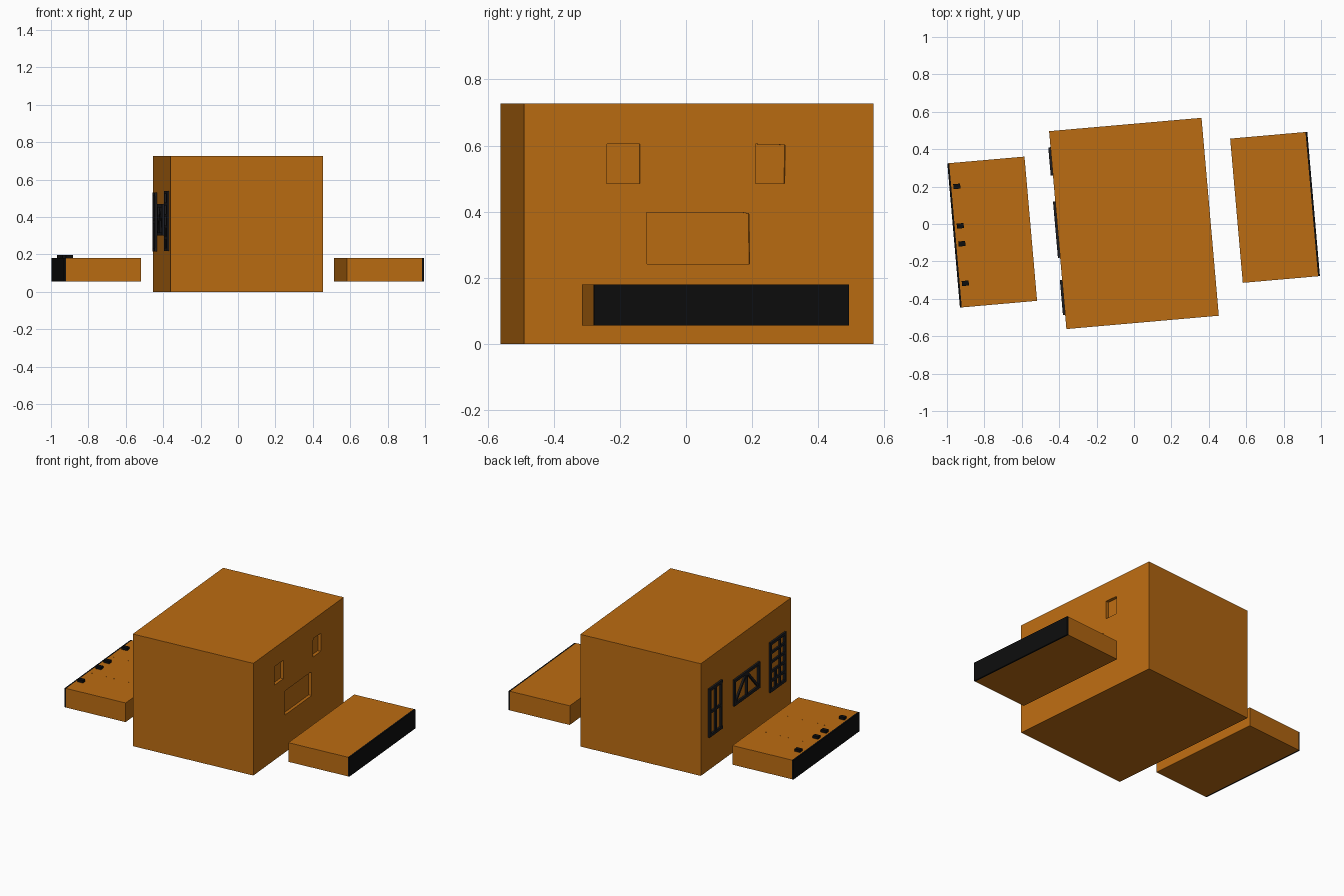
import bpy, bmesh, math
from mathutils import Matrix, Vector

if "Cube" in bpy.data.objects:
    bpy.data.objects.remove(bpy.data.objects["Cube"])

TURN = math.radians(5)      # whole model is turned slightly about z
HX, HY, H = 0.409, 0.531, 0.727


def material(name, rgb):
    m = bpy.data.materials.new(name)
    m.diffuse_color = (*rgb, 1)
    m.use_nodes = True
    m.node_tree.nodes["Principled BSDF"].inputs["Base Color"].default_value = m.diffuse_color
    return m


ORANGE = material("orange", (0.5, 0.15, 0.006))
BLACK = material("black", (0.004, 0.004, 0.004))
CHARCOAL = material("charcoal", (0.012, 0.012, 0.014))


def finish(name, bm, mat):
    bmesh.ops.recalc_face_normals(bm, faces=bm.faces[:])
    me = bpy.data.meshes.new(name)
    bm.to_mesh(me)
    bm.free()
    me.materials.append(mat)
    ob = bpy.data.objects.new(name, me)
    ob.rotation_euler.z = TURN
    bpy.context.collection.objects.link(ob)
    return ob


def add_box(bm, centre, size, rot=Matrix()):
    m = Matrix.Translation(centre) @ rot @ Matrix.Diagonal((*size, 1))
    bmesh.ops.create_cube(bm, size=1, matrix=m)


def box(name, centre, size, mat):
    bm = bmesh.new()
    add_box(bm, centre, size)
    return finish(name, bm, mat)


def add_bar(bm, a, b, width=0.018, depth=0.014):
    # bar lying on the left wall between two (y, z) points
    a, b = Vector(a), Vector(b)
    d, c = b - a, (a + b) / 2
    rot = Matrix.Rotation(math.atan2(d.y, d.x), 4, 'X')
    add_box(bm, (-HX - depth / 2 + 0.002, c.x, c.y), (depth, d.length, width), rot)


def frame(name, y0, y1, z0, z1, bars):
    # rectangular frame; inner bars are given as fractions of its area
    bm = bmesh.new()
    e = 0.009
    for z in (z0 + e, z1 - e):
        add_bar(bm, (y0, z), (y1, z))
    for y in (y0 + e, y1 - e):
        add_bar(bm, (y, z0), (y, z1), depth=0.0135)
    w, h = y1 - y0 - 2 * e, z1 - z0 - 2 * e
    for u0, v0, u1, v1 in bars:
        add_bar(bm, (y0 + e + u0 * w, z0 + e + v0 * h),
                (y0 + e + u1 * w, z0 + e + v1 * h), 0.015, 0.013)
    return finish(name, bm, CHARCOAL)


# main body with shallow recesses in the right wall
body = box("main_body", (0, 0.003, H / 2), (2 * HX, 2 * HY, H), ORANGE)
recesses = [
    [(-0.277, 0.485), (-0.176, 0.485), (-0.176, 0.605), (-0.275, 0.605)],
    [(0.175, 0.485), (0.264, 0.485), (0.265, 0.602), (0.176, 0.604)],
    [(-0.154, 0.242), (0.157, 0.242), (0.156, 0.393), (0.135, 0.398), (-0.156, 0.398)],
]
bm = bmesh.new()
for outline in recesses:
    f = bm.faces.new([bm.verts.new((HX - 0.02, y, z)) for y, z in outline])
    ext = bmesh.ops.extrude_face_region(bm, geom=[f])
    verts = [g for g in ext["geom"] if isinstance(g, bmesh.types.BMVert)]
    bmesh.ops.translate(bm, verts=verts, vec=(0.1, 0, 0))
cutter = finish("recess_cutter", bm, ORANGE)
cutter.hide_render = True
mod = body.modifiers.new("recesses", 'BOOLEAN')
mod.operation = 'DIFFERENCE'
mod.solver = 'EXACT'
mod.object = cutter
bpy.context.view_layer.objects.active = body
bpy.ops.object.modifier_apply(modifier=mod.name)
bpy.data.objects.remove(cutter)

# dark frames on the left wall
frame("back_window_frame", 0.297, 0.448, 0.215, 0.53,
      [(0.5, 0, 0.5, 1), (0, 0.5, 1, 0.5)])
frame("braced_frame", -0.145, 0.157, 0.30, 0.47,
      [(0.5, 0, 0.5, 1), (1, 0, 0.5, 1), (0, 0, 0.5, 1)])
frame("front_shelf_frame", -0.452, -0.265, 0.217, 0.54,
      [(0, k / 5, 1, k / 5) for k in range(1, 5)] + [(0.35, 0, 0.35, 1), (0.65, 0, 0.65, 0.4)])

# side platforms with black outer ends
PY, Z0, Z1 = 0.023, 0.056, 0.18
for side, s in (("left", -1), ("right", 1)):
    box(side + "_platform", (s * 0.754, PY, (Z0 + Z1) / 2), (0.404, 0.774, Z1 - Z0), ORANGE)
    box(side + "_end_plate", (s * 0.961, PY, (Z0 + Z1) / 2), (0.01, 0.774, Z1 - Z0), BLACK)

# pegs and plank-seam nails on the left platform
bm = bmesh.new()
for dy in (-0.26, -0.048, 0.048, 0.26):
    add_box(bm, (-0.926, PY + dy, Z1 + 0.006), (0.037, 0.027, 0.02))
finish("platform_pegs", bm, BLACK)
bm = bmesh.new()
for dy in (-0.1287, 0.1287):
    for k in range(8):
        add_box(bm, (-0.93 + 0.05 * k, PY + dy, Z1), (0.004, 0.004, 0.003))
finish("platform_nails", bm, ORANGE)
